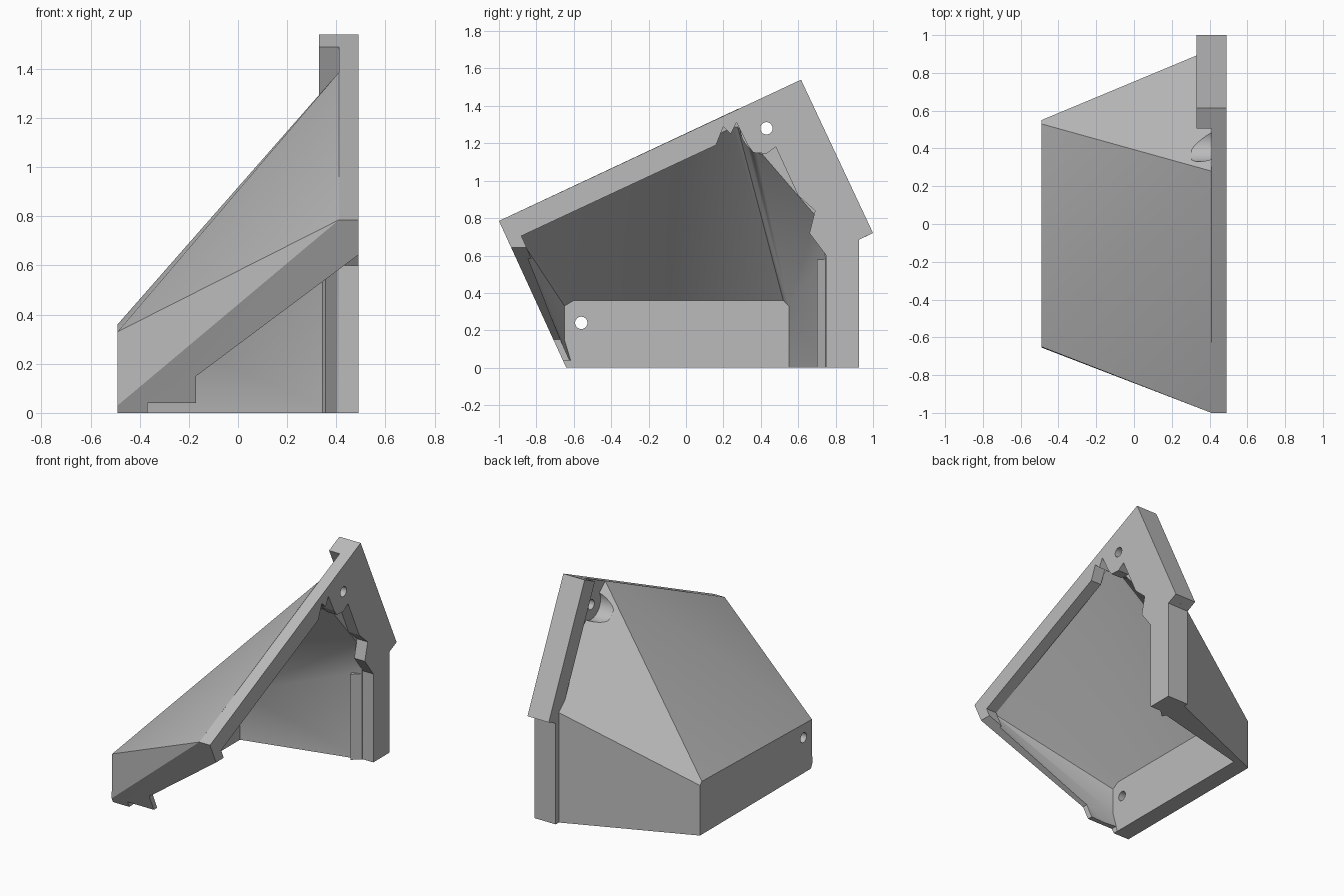
import bpy, bmesh, math
from mathutils import Matrix, Vector

if "Cube" in bpy.data.objects:
    bpy.data.objects.remove(bpy.data.objects["Cube"])

grey = bpy.data.materials.new("plain grey")
grey.use_nodes = True
colour = (0.5, 0.5, 0.5, 1)
grey.diffuse_color = colour
grey.node_tree.nodes["Principled BSDF"].inputs["Base Color"].default_value = colour


def make(name, bm):
    bmesh.ops.recalc_face_normals(bm, faces=bm.faces)
    mesh = bpy.data.meshes.new(name)
    bm.to_mesh(mesh)
    bm.free()
    mesh.materials.append(grey)
    ob = bpy.data.objects.new(name, mesh)
    bpy.context.collection.objects.link(ob)
    return ob


def hull(name, points):
    bm = bmesh.new()
    for p in points:
        bm.verts.new(p)
    out = bmesh.ops.convex_hull(bm, input=bm.verts)
    spare = {g for g in out["geom_interior"] + out["geom_unused"]
             if isinstance(g, bmesh.types.BMVert)}
    bmesh.ops.delete(bm, geom=list(spare), context='VERTS')
    bmesh.ops.dissolve_limit(bm, angle_limit=0.002, verts=bm.verts, edges=bm.edges)
    return make(name, bm)


def prism(name, profile, axis, low, high):
    """Extrude a 2D profile along x, y or z."""
    bm = bmesh.new()
    points = []
    for p in profile:
        q = list(p)
        q.insert(axis, low)
        points.append(bm.verts.new(q))
    face = bm.faces.new(points)
    move = Vector((0, 0, 0))
    move[axis] = high - low
    new = bmesh.ops.extrude_face_region(bm, geom=[face])["geom"]
    bmesh.ops.translate(bm, vec=move, verts=[g for g in new if isinstance(g, bmesh.types.BMVert)])
    bm.faces.ensure_lookup_table()
    if not any(len(f.verts) == len(profile) and f is not new for f in bm.faces):
        bm.faces.new(points)
    return make(name, bm)


def rod(name, y, z, radius, low, high):
    """Cylinder lying along x."""
    bm = bmesh.new()
    bmesh.ops.create_cone(bm, cap_ends=True, segments=32, radius1=radius, radius2=radius,
                          depth=high - low)
    bm.transform(Matrix.Translation(((low + high) / 2, y, z)) @ Matrix.Rotation(math.pi / 2, 4, 'Y'))
    return make(name, bm)


def cut(ob, cutter):
    """Subtract the cutter, bake the result and drop the cutter."""
    mod = ob.modifiers.new("cut", 'BOOLEAN')
    mod.operation = 'DIFFERENCE'
    mod.solver = 'EXACT'
    mod.object = cutter
    bpy.context.view_layer.update()
    graph = bpy.context.evaluated_depsgraph_get()
    mesh = bpy.data.meshes.new_from_object(ob.evaluated_get(graph))
    ob.modifiers.clear()
    ob.data = mesh
    bpy.data.objects.remove(cutter)


def front_opening():
    """Stepped, sloping cutter for the front wall."""
    return prism("front_opening", [
        (-0.368, -0.1), (-0.368, 0.04), (-0.17, 0.04), (-0.17, 0.15), (0.49, 0.643),
        (0.6, 0.725), (0.6, -0.1)], 1, -1.2, 0.2)


# Tapered hood shell
end, rim = -0.49, 0.41
shell = hull("hood_shell", [
    (end, -0.64, 0), (end, -0.654, 0.03), (end, -0.65, 0.33),
    (end, 0.53, 0.36), (end, 0.55, 0.34), (end, 0.55, 0),
    (rim, -0.64, 0), (rim, -1, 0.785), (rim, 0.28, 1.385),
    (rim, 0.925, 0.785), (rim, 0.925, 0)])

# Screw holes in the end wall and a pocket behind the upper screw
for y, z in [(-0.56, 0.24), (0.455, 0.24), (-0.05, 0.08)]:
    cut(shell, rod("end_hole", y, z, 0.033, -0.6, -0.3))
cut(shell, rod("pocket", 0.43, 1.28, 0.1, 0.305, 0.5))

# Hollow inside, leaving a boss around the pocket
inner, mouth = -0.37, 0.43
cavity = hull("cavity", [
    (inner, -0.59, -0.05), (inner, -0.65, 0.15), (inner, -0.65, 0.33), (inner, -0.6, 0.36),
    (inner, 0.52, 0.36), (inner, 0.55, 0.33), (inner, 0.55, -0.05),
    (mouth, -0.56, -0.05), (mouth, -0.9, 0.71), (mouth, 0.27, 1.31), (mouth, 0.32, 1.26),
    (mouth, 0.7, 0.82), (mouth, 0.75, 0.6), (mouth, 0.75, -0.05)])
cut(cavity, rod("boss", 0.43, 1.28, 0.14, 0.28, 0.5))
cut(shell, cavity)
cut(shell, front_opening())
shell.data.shade_smooth()
shell.data.set_sharp_from_angle(angle=math.radians(30))

# Rim plate around the open side
plate = prism("rim_plate", [
    (-1, 0.785), (0.615, 1.54), (1, 0.72), (0.925, 0.685), (0.925, 0), (0.75, 0),
    (0.75, 0.6), (0.66, 0.72), (0.69, 0.84), (0.6, 0.92), (0.48, 1.18), (0.43, 1.145),
    (0.36, 1.15), (0.33, 1.19), (0.31, 1.23), (0.27, 1.31), (0.24, 1.25), (0.2, 1.29),
    (0.16, 1.19), (-0.88, 0.705), (-0.82, 0.57), (-0.9, 0.567)], 0, rim, 0.49)
cut(plate, rod("plate_hole", 0.43, 1.28, 0.033, 0.3, 0.6))
cut(plate, front_opening())

# Lip along the rear slope of the plate
prism("rear_lip", [(0.615, 1.54), (1, 0.72), (0.89, 0.668), (0.505, 1.488)], 0, 0.33, rim)

# Chamfered post at the rear corner
prism("rear_post", [(0.355, 0.7), (rim, 0.75), (rim, 0.925), (0.33, 0.925), (0.33, 0.76)],
      2, 0, 0.58)
prism("rear_post_cap", [(rim, 0.8), (rim, 0.925), (0.33, 0.925), (0.33, 0.8)], 2, 0.58, 0.7)
